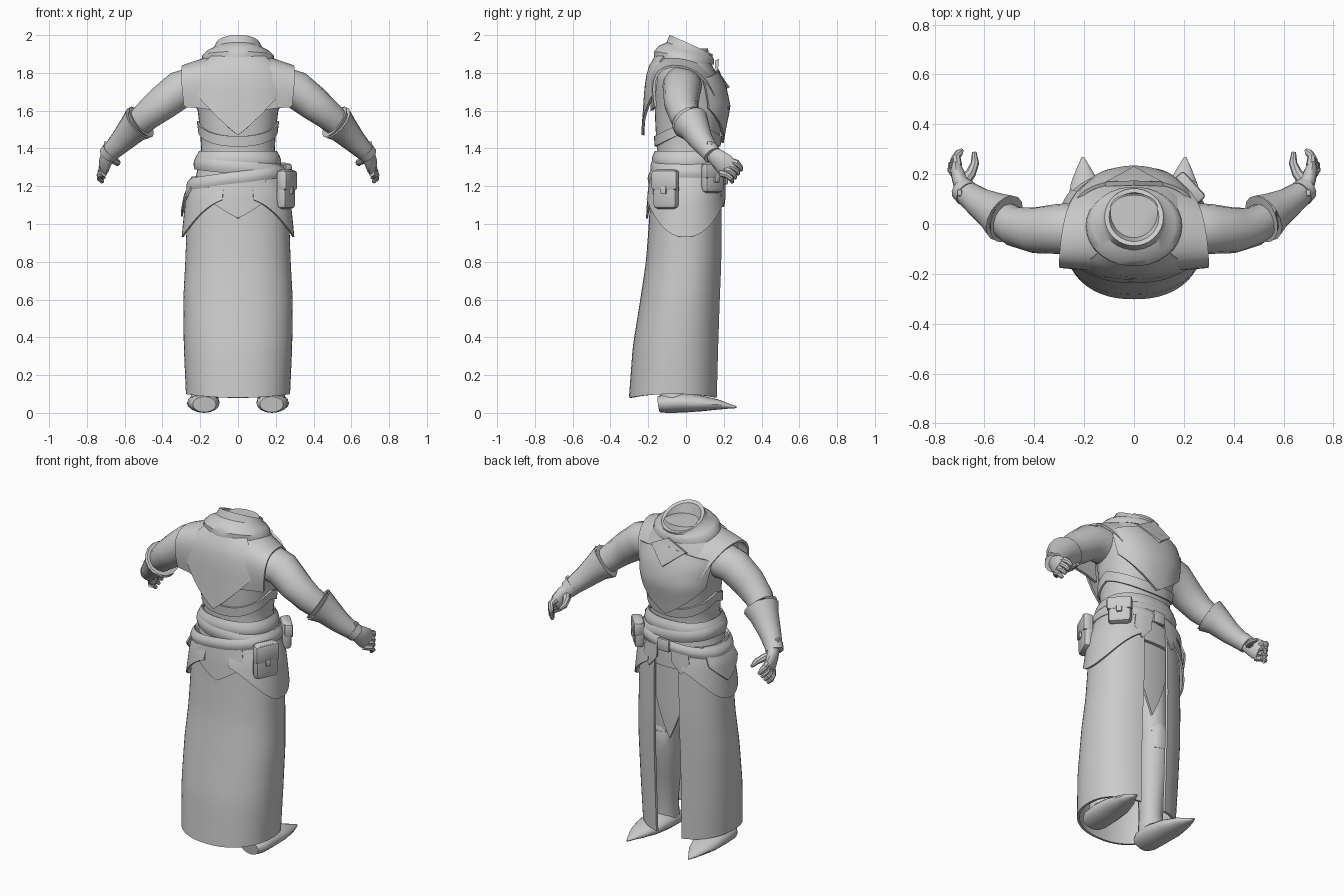
import bpy, bmesh, math
from mathutils import Vector, Matrix

if "Cube" in bpy.data.objects:
    bpy.data.objects.remove(bpy.data.objects["Cube"])

grey = bpy.data.materials.new("plain_grey")
grey.use_nodes = True
COLOUR = (0.6, 0.6, 0.6, 1)
grey.diffuse_color = COLOUR
grey.node_tree.nodes["Principled BSDF"].inputs["Base Color"].default_value = COLOUR

# Body cross-sections: height, half width, y at -y side, y at +y side
BODY = [(.08, .268, -.295, .163), (.35, .28, -.275, .17), (.6, .283, -.235, .178),
        (.8, .272, -.205, .186), (1, .265, -.19, .186), (1.15, .258, -.182, .185),
        (1.25, .228, -.17, .182), (1.38, .198, -.157, .17), (1.5, .205, -.165, .19),
        (1.62, .22, -.17, .215), (1.72, .24, -.175, .195), (1.8, .24, -.172, .16),
        (1.87, .18, -.155, .13), (1.93, .11, -.09, .12)]


def body_point(deg, z, off=0):
    """Point on the body outline; 0 degrees is -y, 90 is +x."""
    lo, hi = BODY[0], BODY[-1]
    for lo, hi in zip(BODY, BODY[1:]):
        if z <= hi[0]:
            break
    t = min(1, max(0, (z - lo[0]) / (hi[0] - lo[0])))
    rx, yb, yf = (lo[i] + (hi[i] - lo[i]) * t for i in (1, 2, 3))
    s, c = math.sin(math.radians(deg)), math.cos(math.radians(deg))
    x = (rx + off) * math.copysign(abs(s) ** .88, s)
    y = (yb + yf) / 2 - ((yf - yb) / 2 + off) * math.copysign(abs(c) ** .88, c)
    return Vector((x, y, z))


def finish(name, bm, thick=0, subdiv=0, bevel=0, angle=40):
    bmesh.ops.remove_doubles(bm, verts=bm.verts, dist=.0005)
    bmesh.ops.recalc_face_normals(bm, faces=bm.faces)
    me = bpy.data.meshes.new(name)
    bm.to_mesh(me)
    bm.free()
    ob = bpy.data.objects.new(name, me)
    bpy.context.collection.objects.link(ob)
    me.materials.append(grey)
    bpy.ops.object.select_all(action='DESELECT')
    ob.select_set(True)
    bpy.context.view_layer.objects.active = ob
    if subdiv:
        m = ob.modifiers.new("subdivide", 'SUBSURF')
        m.levels = subdiv
        m.boundary_smooth = 'PRESERVE_CORNERS'
    if thick:
        m = ob.modifiers.new("thickness", 'SOLIDIFY')
        m.thickness, m.offset = thick, 0
    if bevel:
        m = ob.modifiers.new("bevel", 'BEVEL')
        m.width, m.segments = bevel, 2
    for m in list(ob.modifiers):
        bpy.ops.object.modifier_apply(modifier=m.name)
    bpy.ops.object.shade_smooth_by_angle(angle=math.radians(angle))
    return ob


def grid(name, rows, closed=False, caps=False, **kw):
    bm = bmesh.new()
    vs = [[bm.verts.new(p) for p in row] for row in rows]
    n = len(rows[0])
    for a, b in zip(vs, vs[1:]):
        for i in range(n if closed else n - 1):
            j = (i + 1) % n
            bm.faces.new((a[i], a[j], b[j], b[i]))
    if caps:
        bm.faces.new(vs[0])
        bm.faces.new(vs[-1])
    return finish(name, bm, **kw)


def drape(name, a0, a1, top, bottom, off, rows=8, thick=.014):
    """Cloth or plate following the body; top, bottom, off are functions."""
    cols = max(4, int(abs(a1 - a0) / 6)) // 2 * 2
    angles = [a0 + (a1 - a0) * i / cols for i in range(cols + 1)]
    pts = [[body_point(a, top(a) + (bottom(a) - top(a)) * r / rows, off(r / rows))
            for a in angles] for r in range(rows + 1)]
    return grid(name, pts, thick=thick)


def tube(name, path, n=16):
    """Round limb through (x, y, z, radius[, second radius])."""
    rings = []
    P = [Vector(p[:3]) for p in path]
    for i, p in enumerate(path):
        t = (P[min(i + 1, len(P) - 1)] - P[max(i - 1, 0)]).normalized()
        ref = Vector((0, 1, 0)) if abs(t.z) > .9 else Vector((0, 0, 1))
        side = t.cross(ref).normalized()
        up = side.cross(t)
        rings.append([P[i] + side * p[3] * math.cos(k * math.tau / n)
                      + up * p[-1] * math.sin(k * math.tau / n) for k in range(n)])
    return grid(name, rings, closed=True, caps=True)


def box(name, centre, size, turn=0, bevel=.01):
    bm = bmesh.new()
    bmesh.ops.create_cube(bm, size=1)
    mat = (Matrix.Translation(centre) @ Matrix.Rotation(math.radians(turn), 4, 'Z')
           @ Matrix.Diagonal((*size, 1)))
    bmesh.ops.transform(bm, matrix=mat, verts=bm.verts)
    return finish(name, bm, bevel=bevel)


def flat(v):
    return lambda a: v


def sin(a):
    return math.sin(math.radians(a))


def cos(a):
    return math.cos(math.radians(a))


# Torso core
heights = [1.1 + .83 * i / 20 for i in range(21)]
grid("torso", [[body_point(a, z, -.004) for a in range(0, 360, 9)] for z in heights],
     closed=True, caps=True)

# Slit robe skirt and the inner loincloth
drape("skirt", -165, 165, flat(1.24), lambda a: .08 + .02 * sin(a) ** 2, flat(0), rows=20)
drape("loincloth", 157, 203, flat(1.22), lambda a: .66 + .012 * abs(a - 180), flat(-.03))

# Layered sash and belts
drape("waist_sash", -180, 180, flat(1.385), flat(1.3), lambda t: .004 + .012 * sin(180 * t), thick=.008)
drape("cross_sash", -180, 180, lambda a: 1.345 - .025 * sin(a), lambda a: 1.265 - .025 * sin(a),
      lambda t: .008 + .012 * sin(180 * t), thick=.008)
drape("belt", -180, 180, lambda a: 1.275 + .035 * sin(a), lambda a: 1.215 + .035 * sin(a),
      lambda t: .016 + .01 * sin(180 * t), thick=.012)
box("belt_buckle", (0, .212, 1.245), (.08, .02, .075))

# Hanging points over the skirt
drape("back_tab", -32, 32, flat(1.25), lambda a: 1.03 + .0032 * abs(a), lambda t: .018, thick=.01)
drape("hip_fold", -65, -125, flat(1.25), lambda a: 1.04 + .0035 * abs(a + 95),
      lambda t: .012 + .024 * t, thick=.01)
for s in (-1, 1):
    drape("front_tab", s * 150, s * 172, flat(1.23),
          lambda a: 1.09 + .006 * abs(abs(a) - 161), lambda t: .022, thick=.01)
    drape("hip_flap", s * 14, s * 160, flat(1.25), lambda a: 1.14 - .21 * sin(a) ** 2,
          lambda t: .008 + .018 * t, thick=.01)

# Chest and back armour
drape("rib_strap", -180, 180, lambda a: 1.545 - .08 * abs(cos(a)),
      lambda a: 1.49 - .08 * abs(cos(a)), lambda t: .002, rows=3, thick=.01)
drape("breastplate", 115, 245, lambda a: 1.82 - .0008 * abs(a - 180),
      lambda a: 1.43 + .0028 * abs(a - 180), lambda t: .014)
drape("back_panel", -48, 48, flat(1.885), lambda a: 1.47 + .0048 * abs(a),
      lambda t: .02 + .045 * t)
bm = bmesh.new()
clasp = [(-.115, .16, 1.81), (0, .165, 1.87), (.115, .16, 1.81), (0, .222, 1.72)]
bm.faces.new([bm.verts.new(p) for p in clasp])
finish("collar_clasp", bm, thick=.02)

# Open tilted collar: half width, half depth, y, z, tilt
rings = []
for rx, ry, cy, cz, tilt in [(.195, .16, -.01, 1.86, -.1), (.19, .16, -.01, 1.89, -.15),
                             (.165, .145, 0, 1.912, -.22), (.132, .122, .018, 1.925, -.3),
                             (.118, .115, .028, 1.95, -.45), (.1, .098, .028, 1.946, -.45),
                             (.075, .075, .025, 1.89, -.3)]:
    rings.append([Vector((rx * cos(a), cy + ry * sin(a), cz + tilt * ry * sin(a)))
                  for a in range(0, 360, 12)])
grid("collar", rings, closed=True, caps=True)

for s in (-1, 1):
    # Vest shoulder, running from the back over the top to the chest
    inner = [(.12, -.18, 1.6), (.13, -.19, 1.75), (.13, -.165, 1.87),
             (.13, 0, 1.9), (.11, .12, 1.84), (.11, .182, 1.7)]
    outer = [(.285, -.16, 1.62), (.3, -.178, 1.74), (.3, -.14, 1.835),
             (.285, 0, 1.84), (.25, .1, 1.77), (.205, .145, 1.68)]
    cols = [[Vector(a).lerp(Vector(b), t) + Vector((0, 0, .02 * t * (1 - t)))
             for a, b in zip(inner, outer)] for t in (0, .5, 1)]
    grid("vest_shoulder", [[Vector((s * p.x, p.y, p.z)) for p in c] for c in cols],
         thick=.014, subdiv=2)

    def limb(name, path, n=16):
        return tube(name, [(s * p[0], *p[1:]) for p in path], n)

    # Arms
    limb("sleeve", [(.16, -.02, 1.72, .1), (.23, -.02, 1.73, .105), (.31, -.02, 1.71, .1),
                    (.4, -.025, 1.64, .092), (.48, -.01, 1.575, .08), (.56, .04, 1.5, .065)])
    limb("gauntlet", [(.535, .03, 1.525, .07), (.514, .02, 1.541, .098), (.52, .024, 1.536, .1),
                      (.56, .05, 1.5, .08), (.62, .085, 1.435, .062), (.68, .13, 1.375, .048)])
    limb("wrist_band", [(.668, .12, 1.392, .053), (.69, .14, 1.365, .05)])
    box("wrist_stud", (s * .7, .125, 1.42), (.02, .025, .035), bevel=.004)

    # Hands
    limb("palm", [(.675, .13, 1.38, .036, .04), (.695, .165, 1.35, .032, .05),
                  (.708, .205, 1.315, .028, .058), (.712, .23, 1.295, .018, .05)], 12)
    for i in range(4):
        y, z = .185 + .016 * i, 1.27 + .021 * i
        limb("finger", [(.708, y, z, .019), (.732 - .006 * i, y + .035, z - .01, .018),
                        (.732 - .01 * i, y + .052, z - .03, .016),
                        (.716 - .008 * i, y + .062, z - .05, .009)], 8)
    limb("thumb", [(.685, .165, 1.35, .026), (.654, .205, 1.335, .021),
                   (.638, .245, 1.325, .017), (.641, .288, 1.315, .009)], 8)

    # Legs, boots and pointed shoes
    limb("leg", [(.1, 0, 1.15, .1), (.11, 0, .9, .1), (.125, .01, .6, .078), (.15, -.03, .35, .07)])
    limb("boot", [(.125, .02, .66, .08), (.13, .015, .6, .085), (.145, -.02, .4, .085),
                  (.17, -.06, .18, .066), (.178, -.065, .06, .075)])
    limb("knee_guard", [(.122, .075, .7, .012, .01), (.124, .075, .63, .06, .03),
                        (.13, .06, .53, .05, .03)], 10)
    limb("shoe", [(.178, -.145, .045, .062, .042), (.18, -.11, .05, .082, .05),
                  (.183, -.02, .055, .086, .054), (.19, .08, .05, .08, .042),
                  (.198, .17, .044, .055, .027), (.203, .225, .036, .028, .014),
                  (.205, .268, .03, .005, .005)])

# Belt pouches with flap and buckle
for x, y, z, w, h, turn in [(.255, -.105, 1.185, .14, .21, -25), (.218, .14, 1.245, .13, .16, 42)]:
    out = Vector((cos(turn), sin(turn), 0))
    c = Vector((x, y, z))
    box("pouch", c, (.06, w, h), turn, bevel=.024)
    box("pouch_flap", c + out * .01 + Vector((0, 0, h * .22)), (.05, w + .01, h * .5), turn, bevel=.015)
    box("pouch_buckle", c + out * .034 - Vector((0, 0, h * .03)), (.014, .03, .04), turn, bevel=.004)
